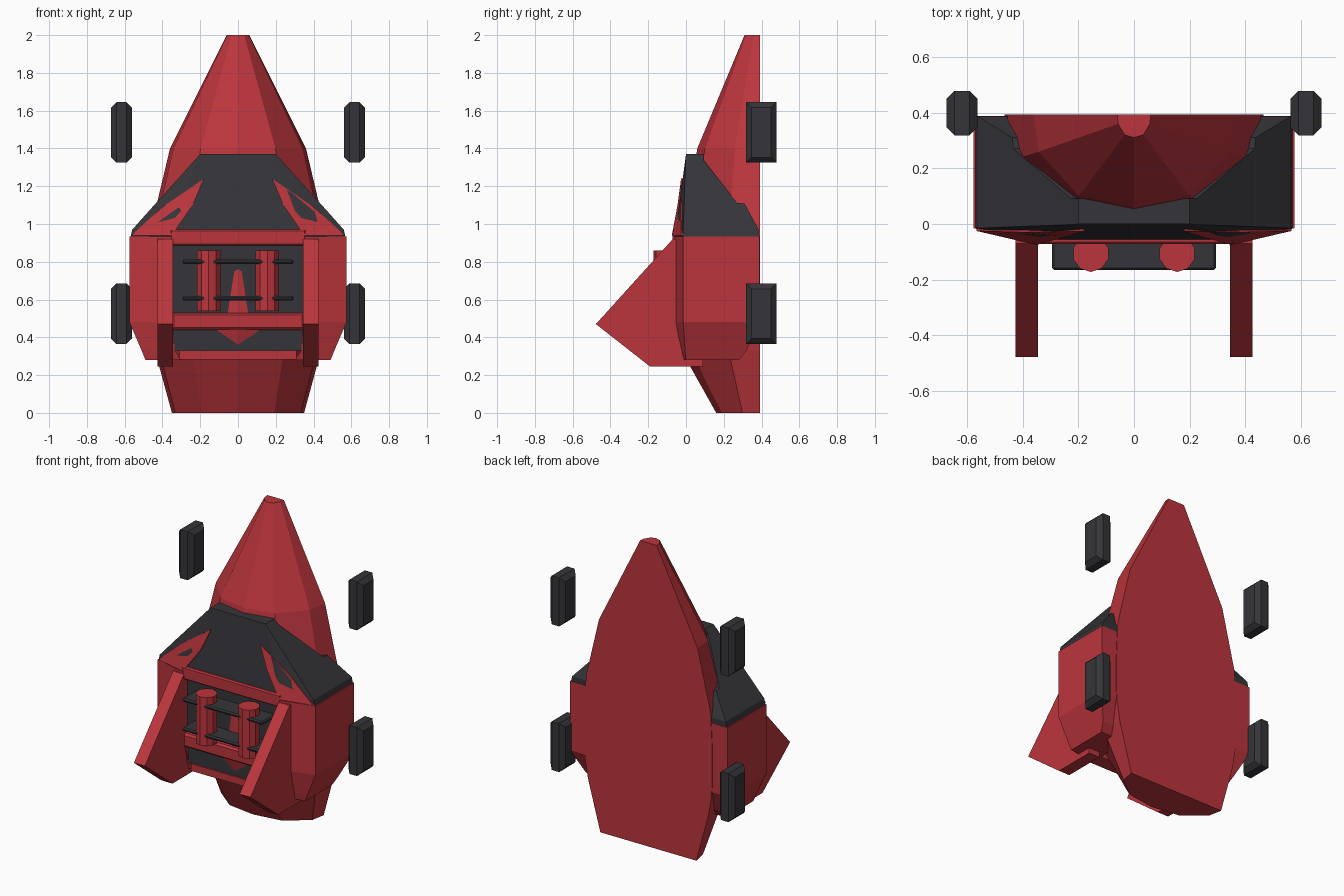
import bpy, bmesh
from mathutils import Vector

cube = bpy.data.objects.get("Cube")
if cube:
    bpy.data.objects.remove(cube, do_unlink=True)


def material(name, rgb):
    m = bpy.data.materials.new(name)
    m.use_nodes = True
    m.diffuse_color = (*rgb, 1)
    m.node_tree.nodes["Principled BSDF"].inputs["Base Color"].default_value = (*rgb, 1)
    return m


RED = material("red paint", (0.5, 0.036, 0.046))
DARK = material("charcoal", (0.036, 0.036, 0.042))
SIDES = (("left", 1), ("right", -1))


def finish(name, bm, mat):
    bmesh.ops.recalc_face_normals(bm, faces=bm.faces)
    mesh = bpy.data.meshes.new(name)
    bm.to_mesh(mesh)
    bm.free()
    mesh.materials.append(mat)
    ob = bpy.data.objects.new(name, mesh)
    bpy.context.collection.objects.link(ob)
    return ob


def loft(name, rings, mat):
    """Skin a list of closed rings with equal point counts and cap both ends."""
    bm = bmesh.new()
    loops = [[bm.verts.new(p) for p in ring] for ring in rings]
    n = len(loops[0])
    for a, b in zip(loops, loops[1:]):
        for i in range(n):
            j = (i + 1) % n
            bm.faces.new((a[i], a[j], b[j], b[i]))
    bm.faces.new(loops[0])
    bm.faces.new(loops[-1])
    return finish(name, bm, mat)


def box(name, x, y, z, mat, bevel=0, skip_axis=None):
    """Box from min/max pairs; edges along skip_axis stay sharp."""
    bm = bmesh.new()
    bmesh.ops.create_cube(bm, size=1)
    for v in bm.verts:
        v.co = Vector([(r[0] + r[1]) / 2 + c * (r[1] - r[0])
                       for r, c in zip((x, y, z), v.co)])
    if bevel:
        edges = [e for e in bm.edges if skip_axis is None or
                 abs((e.verts[0].co - e.verts[1].co)[skip_axis]) < 1e-4]
        bmesh.ops.bevel(bm, geom=edges, offset=bevel, segments=1, affect='EDGES')
    return finish(name, bm, mat)


def mirrored(half):
    """Close a half outline of (x, y) points across x = 0."""
    return half + [(-x, y) for x, y in reversed(half) if x > 0]


# Faceted hull with a flat back
BACK = 0.392
hull_rings = []
for z, w, front in ((0, .35, .16), (.33, .44, -.025), (.45, .46, -.063),
                    (.53, .465, -.046), (.75, .465, -.039), (.77, .465, -.03),
                    (1.0, .455, -.01), (1.4, .36, .06), (2, .06, .31)):
    d = BACK - front
    half = [(w, BACK), (w * .95, BACK - d * .4), (w * .55, BACK - d * .88), (0, front)]
    hull_rings.append([(x, y, z) for x, y in mirrored(half)])
loft("hull", hull_rings, RED)

# Side pods
for side, s in SIDES:
    rings = []
    for z, inner, w, back, front, edge in ((.28, .3, .49, .28, -.02, 0),
                                           (.33, .335, .51, .32, -.035, -.005),
                                           (.48, .345, .575, .388, -.07, -.015),
                                           (.935, .345, .575, .388, -.07, -.015)):
        rings.append([(s * x, y, z) for x, y in
                      ((inner, back), (w, back), (w, edge), (.36, front), (inner, front))])
    loft(side + "_pod", rings, RED)

# Sloping dark cowl over the pods
cowl_rings = []
for z, w, back, edge, fold, front in ((.935, .568, .385, -.015, .36, -.055),
                                      (.97, .56, .385, -.015, .36, -.055),
                                      (1.108, .437, .31, -.01, .305, -.036),
                                      (1.112, .433, .27, -.01, .303, -.035),
                                      (1.34, .227, .092, -.002, .212, -.004),
                                      (1.37, .2, .092, 0, .19, 0)):
    half = [(w, back), (w, edge), (fold, front)]
    cowl_rings.append([(x, y, z) for x, y in mirrored(half)])
loft("cowl", cowl_rings, DARK)

# Red tapered fins lying on the cowl
for side, s in SIDES:
    outline = ((.35, -.075, .94), (.565, -.025, .94), (.40, -.03, 1.09),
               (.18, -.026, 1.24), (.24, -.045, 1.1))
    loft(side + "_cowl_fin", [[(s * x, y + t, z) for x, y, z in outline]
                              for t in (0, .04)], RED)

# Recessed front panel and the bars framing it
box("front_panel", (-.35, .35), (-.035, .2), (.33, .94), DARK)
box("top_bar", (-.36, .36), (-.072, .05), (.885, .97), RED, .008)
box("middle_bar", (-.35, .35), (-.072, .02), (.44, .53), RED, .012, 1)
box("bottom_bar", (-.31, .31), (-.045, .05), (.283, .33), RED)

# Triangular side arms
for side, s in SIDES:
    profile = ((.09, .92), (-.07, .92), (-.477, .47), (-.19, .245), (.09, .245))
    loft(side + "_arm", [[(s * x, y, z) for y, z in profile]
                         for x in (.345, .425)], RED)

# Upright tanks and the shelves holding them
for side, s in SIDES:
    bm = bmesh.new()
    bmesh.ops.create_cone(bm, cap_ends=True, segments=10, radius1=.066,
                          radius2=.066, depth=.32)
    bmesh.ops.translate(bm, vec=(s * .155, -.106, .7), verts=bm.verts)
    finish(side + "_tank", bm, RED)
for name, z in (("lower", .607), ("upper", .8)):
    box(name + "_shelf", (-.295, .295), (-.165, -.02), (z - .011, z + .011), DARK, .008)

# Four chamfered wheels
for side, s in SIDES:
    for end, z in (("lower", .525), ("upper", 1.485)):
        xs = sorted((s * .562, s * .672))
        box(f"{side}_{end}_wheel", xs, (.318, .478), (z - .16, z + .16), DARK, .028, 0)
